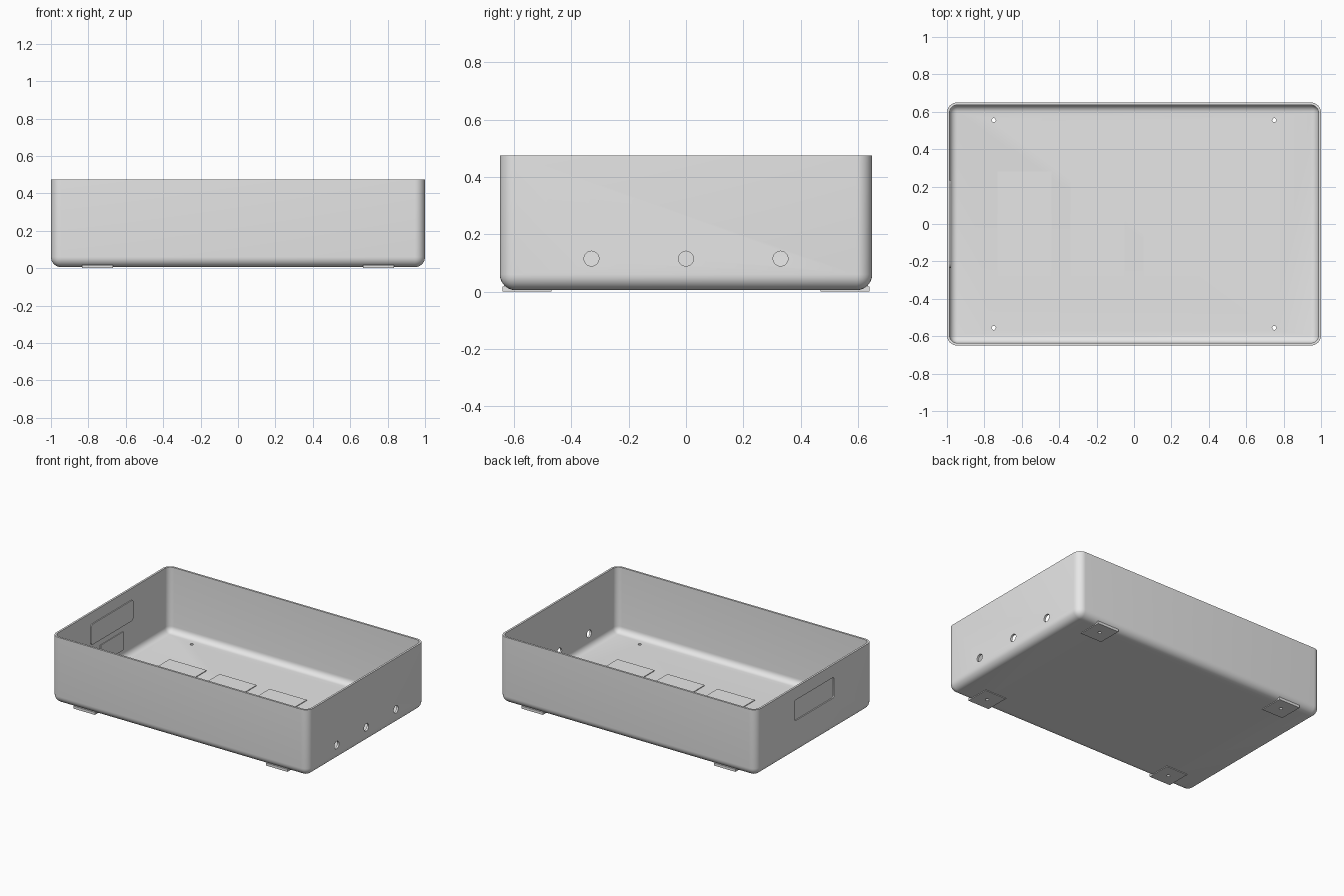
import bpy
import bmesh
from math import pi
from mathutils import Matrix, Vector

cube = bpy.data.objects.get("Cube")
if cube:
    bpy.data.objects.remove(cube, do_unlink=True)

LENGTH, WIDTH = 2.0, 1.3
BASE, TOP = 0.005, 0.475
WALL, RADIUS = 0.014, 0.055

grey = bpy.data.materials.new("plain_grey")
grey.use_nodes = True
grey.diffuse_color = (0.8, 0.8, 0.8, 1)
grey.node_tree.nodes["Principled BSDF"].inputs["Base Color"].default_value = (0.8, 0.8, 0.8, 1)


def add_object(name, bm):
    bmesh.ops.recalc_face_normals(bm, faces=bm.faces)
    mesh = bpy.data.meshes.new(name)
    bm.to_mesh(mesh)
    bm.free()
    mesh.materials.append(grey)
    obj = bpy.data.objects.new(name, mesh)
    bpy.context.collection.objects.link(obj)
    return obj


def box_mesh(low, high):
    low, high = Vector(low), Vector(high)
    bm = bmesh.new()
    bmesh.ops.create_cube(bm, size=1)
    bmesh.ops.scale(bm, vec=high - low, verts=bm.verts)
    bmesh.ops.translate(bm, vec=(low + high) / 2, verts=bm.verts)
    return bm


def plate(name, low, high, radius=0, axis=0):
    """Box whose corner edges along one axis can be rounded."""
    bm = box_mesh(low, high)
    if radius:
        edges = [e for e in bm.edges
                 if abs((e.verts[0].co - e.verts[1].co).normalized()[axis]) > 0.9]
        bmesh.ops.bevel(bm, geom=edges, offset=radius, segments=5,
                        profile=0.5, affect="EDGES")
    return add_object(name, bm)


def rod(name, centre, radius, depth, along_x=False):
    bm = bmesh.new()
    turn = Matrix.Rotation(pi / 2, 4, "Y") if along_x else Matrix()
    bmesh.ops.create_cone(bm, cap_ends=True, segments=32, radius1=radius, radius2=radius,
                          depth=depth, matrix=Matrix.Translation(centre) @ turn)
    return add_object(name, bm)


def apply(obj, modifier):
    bpy.ops.object.select_all(action="DESELECT")
    bpy.context.view_layer.objects.active = obj
    obj.select_set(True)
    bpy.ops.object.modifier_apply(modifier=modifier.name)


def cut(obj, cutter):
    mod = obj.modifiers.new("cut", "BOOLEAN")
    mod.operation = "DIFFERENCE"
    mod.solver = "EXACT"
    mod.object = cutter
    apply(obj, mod)


# Open tray with rounded corners and a rounded bottom edge
bm = box_mesh((-LENGTH / 2, -WIDTH / 2, BASE), (LENGTH / 2, WIDTH / 2, TOP))
bm.faces.ensure_lookup_table()
lid = max(bm.faces, key=lambda f: f.calc_center_median().z)
bmesh.ops.delete(bm, geom=[lid], context="FACES_ONLY")
bm.edges.ensure_lookup_table()
edges = [e for e in bm.edges if min(v.co.z for v in e.verts) < TOP - 0.1]
bmesh.ops.bevel(bm, geom=edges, offset=RADIUS, segments=8, profile=0.5, affect="EDGES")
tray = add_object("tray", bm)
# Make sure the open shell faces outwards before it is thickened
floor_face = min(tray.data.polygons, key=lambda p: p.center.z)
if floor_face.normal.z > 0:
    tray.data.flip_normals()
shell = tray.modifiers.new("thickness", "SOLIDIFY")
shell.thickness = WALL
shell.offset = -1
shell.use_even_offset = True
apply(tray, shell)

cutters = []

# Three round ports in the end wall
for y in (-0.33, 0, 0.33):
    cutters.append(rod("port_cutter", (1, y, 0.115), 0.026, 0.1, True))
    cut(tray, cutters[-1])

# Shallow outer recess in the opposite end wall
cutters.append(plate("recess_cutter", (-1.05, -0.22, 0.24), (-0.992, 0.22, 0.385), 0.015))
cut(tray, cutters[-1])

# Feet, each with a screw hole through the tray floor
for x, side in ((-0.75, "right"), (0.75, "left")):
    for y, end in ((-0.555, "front"), (0.555, "back")):
        foot = plate(f"{end}_{side}_foot", (x - 0.083, y - 0.085, 0), (x + 0.083, y + 0.085, 0.018))
        hole = rod("screw_cutter", (x, y, 0), 0.011, 0.2)
        cutters.append(hole)
        cut(tray, hole)
        cut(foot, hole)

for cutter in cutters:
    bpy.data.objects.remove(cutter, do_unlink=True)

# Raised panels on the inside of the end wall
inner = -LENGTH / 2 + WALL
plate("end_wall_panel", (inner - 0.002, -0.235, 0.25), (inner + 0.007, 0.235, 0.395), 0.02)
plate("end_wall_pad", (inner - 0.002, -0.125, 0.08), (inner + 0.005, 0.125, 0.21))

# Row of four pads on the floor
floor = BASE + WALL
for i in range(4):
    x = (i - 1.5) * 0.39
    plate(f"floor_pad_{i + 1}", (x - 0.145, -0.28, floor - 0.002), (x + 0.145, 0.28, floor + 0.005))

# Smooth the rounded corners, keep the rims crisp
bpy.ops.object.select_all(action="DESELECT")
tray.select_set(True)
bpy.context.view_layer.objects.active = tray
bpy.ops.object.shade_smooth_by_angle(angle=pi / 6)
